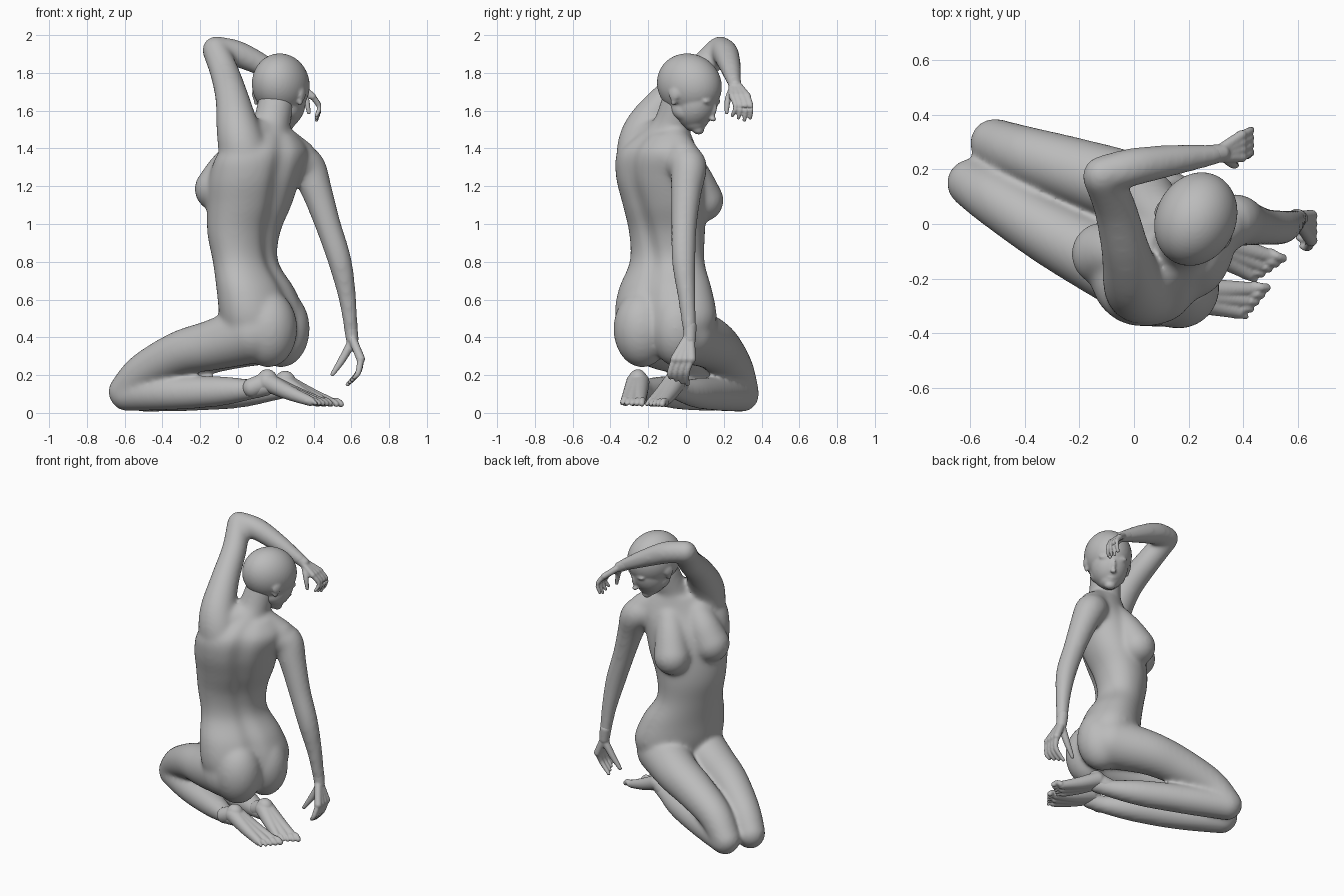
import bpy, bmesh, math
from mathutils import Vector, Matrix

grey = bpy.data.materials.new("clay_grey")
grey.diffuse_color = (0.5, 0.5, 0.5, 1)


def skin(bm, rings):
    """Bridge rings of points and cap both ends."""
    vs = [[bm.verts.new(p) for p in r] for r in rings]
    n = len(vs[0])
    for a, b in zip(vs, vs[1:]):
        for i in range(n):
            bm.faces.new((a[i], a[(i + 1) % n], b[(i + 1) % n], b[i]))
    bm.faces.new(vs[0][::-1])
    bm.faces.new(vs[-1])


def ball(bm, c, size, rot=None, n=28):
    """Ellipsoid with half sizes, optionally turned by a 3x3 matrix."""
    rot = rot or Matrix.Identity(3)
    c, rings = Vector(c), []
    for j in range(n // 2 + 1):
        v = math.pi * (-.49 + .98 * j / (n // 2))
        rings.append([c + rot @ Vector((size[0] * math.cos(v) * math.cos(u),
                                        size[1] * math.cos(v) * math.sin(u),
                                        size[2] * math.sin(v)))
                      for u in (math.tau * k / n for k in range(n))])
    skin(bm, rings)


def spline(rows, steps=6):
    """Catmull-Rom interpolation of rows of any length."""
    p = [rows[0]] + list(rows) + [rows[-1]]
    out = []
    for i in range(1, len(p) - 2):
        for k in range(steps):
            t = k / steps
            out.append([0.5 * (2 * b + (c - a) * t + (2 * a - 5 * b + 4 * c - d) * t * t
                               + (3 * b - a - 3 * c + d) * t ** 3)
                        for a, b, c, d in zip(*p[i - 1:i + 3])])
    return out + [list(rows[-1])]


def limb(bm, *pts):
    """Round tube through (x, y, z, radius) points with rounded ends."""
    s = spline(pts)
    rings = []
    for i, q in enumerate(s):
        t = Vector(s[min(i + 1, len(s) - 1)][:3]) - Vector(s[max(i - 1, 0)][:3])
        rot = t.to_track_quat('Z', 'Y')
        rings.append([Vector(q[:3]) + rot @ Vector((q[3] * math.cos(a), q[3] * math.sin(a), 0))
                      for a in (math.tau * k / 24 for k in range(24))])
    skin(bm, rings)
    for q in (pts[0], pts[-1]):
        ball(bm, q[:3], (q[3],) * 3, None, 24)


def finish(name, bm, voxel, smooth):
    """Fuse overlapping forms into one smooth skin."""
    bmesh.ops.recalc_face_normals(bm, faces=bm.faces)
    me = bpy.data.meshes.new(name)
    bm.to_mesh(me)
    bm.free()
    me.materials.append(grey)
    ob = bpy.data.objects.new(name, me)
    bpy.context.collection.objects.link(ob)
    r = ob.modifiers.new("fuse", 'REMESH')
    r.mode = 'VOXEL'
    r.voxel_size = voxel
    r.use_smooth_shade = True
    s = ob.modifiers.new("soften", 'SMOOTH')
    s.factor = 0.5
    s.iterations = smooth


# ---- body: torso cross-sections (x, y, z, half width, half depth, turn)
bm = bmesh.new()
sections = [(.13, -.107, .36, .24, .16, 60), (.13, -.107, .5, .288, .2, 60),
            (.095, -.11, .65, .266, .185, 60), (.04, -.10, .8, .213, .155, 58),
            (.03, -.10, .95, .22, .17, 50), (.06, -.115, 1.1, .245, .195, 43),
            (.09, -.14, 1.25, .265, .205, 39), (.135, -.15, 1.38, .265, .175, 37),
            (.16, -.11, 1.48, .16, .12, 37)]
rings = []
for x, y, z, a, b, turn in spline(sections):
    rot = Matrix.Rotation(math.radians(turn), 3, 'Z')
    ring = []
    for k in range(48):
        t = math.tau * k / 48
        g = 1 - .13 * math.exp(-((t - 1.5 * math.pi) / .2) ** 2)   # spine groove
        ring.append(Vector((x, y, z)) + rot @ Vector((a * math.cos(t), b * g * math.sin(t), 0)))
    rings.append(ring)
skin(bm, rings)
# buttocks
cheek = Matrix.Rotation(math.radians(60), 3, 'Z')
ball(bm, (.160, -.232, .445), (.152, .155, .205), cheek)
ball(bm, (.228, -.04, .445), (.145, .155, .205), cheek)
# chest
limb(bm, (.0, -.13, 1.36, .09), (-.06, -.11, 1.28, .105), (-.113, -.11, 1.185, .118))
limb(bm, (.13, -.01, 1.33, .09), (.085, .04, 1.24, .1), (.045, .085, 1.125, .115))
# neck and shoulder slopes
limb(bm, (.15, -.13, 1.42, .12), (.175, -.075, 1.52, .1), (.205, -.03, 1.66, .096))
limb(bm, (.18, -.09, 1.47, .09), (.33, -.01, 1.36, .085))
limb(bm, (.14, -.13, 1.47, .09), (.02, -.24, 1.42, .11))
# raised left arm
limb(bm, (.08, -.19, 1.22, .12), (.035, -.235, 1.36, .133), (-.0, -.215, 1.50, .115),
     (-.03, -.10, 1.66, .09), (-.07, .06, 1.80, .078), (-.118, .175, 1.92, .072))
limb(bm, (-.118, .18, 1.925, .07), (0, .21, 1.90, .07), (.15, .235, 1.83, .057),
     (.30, .255, 1.75, .038))
# hanging right arm
limb(bm, (.28, -.04, 1.33, .1), (.362, .012, 1.305, .1), (.415, .002, 1.18, .083),
     (.475, -.01, 1.0, .069), (.54, -.012, .8, .063), (.58, .005, .6, .047),
     (.60, .02, .42, .036))
# thighs
limb(bm, (.08, -.22, .42, .16), (-.13, -.125, .36, .135), (-.31, -.032, .315, .118),
     (-.5, .085, .215, .102), (-.598, .15, .112, .09))
limb(bm, (.18, .0, .42, .16), (-.02, .125, .37, .137), (-.2, .19, .315, .123),
     (-.4, .255, .225, .105), (-.512, .298, .105, .09))
# shins
limb(bm, (-.59, .145, .1, .09), (-.35, .0, .105, .09), (-.1, -.13, .115, .08),
     (.07, -.225, .125, .055), (.15, -.26, .14, .052))
limb(bm, (-.505, .297, .095, .09), (-.25, .18, .1, .09), (0, .06, .105, .08),
     (.18, -.035, .115, .054), (.25, -.07, .13, .052))
finish("body", bm, .0115, 22)

# ---- head, in its own forward / side / up frame
bm = bmesh.new()
fwd = Vector((.39, .815, -.423)).normalized()
side = Vector((.9, -.43, 0)).normalized()
up = side.cross(fwd)
frame = Matrix((side, fwd, up)).transposed()
origin = Vector((.23, .025, 1.73))


def head_part(s, f, u, size):
    ball(bm, origin + frame @ Vector((s, f, u)), size, frame, 48)


head_part(0, -.01, .003, (.147, .18, .163))     # cranium
head_part(0, .065, -.07, (.115, .115, .14))     # face
head_part(0, .09, -.15, (.07, .075, .065))      # jaw
head_part(0, .135, -.188, (.036, .034, .028))   # chin
head_part(0, .176, -.07, (.015, .018, .045))    # nose bridge
head_part(0, .19, -.102, (.02, .02, .014))      # nose tip
head_part(0, .158, -.140, (.032, .014, .009))   # upper lip
head_part(0, .154, -.156, (.027, .014, .009))   # lower lip
for d in (-1, 1):
    head_part(d * .045, .143, -.02, (.045, .024, .018))   # brow
    head_part(d * .046, .145, -.052, (.022, .015, .009))  # eye
    head_part(d * .058, .095, -.095, (.045, .055, .045))  # cheek
    head_part(d * .065, .04, -.12, (.045, .07, .055))     # jaw corner
    head_part(d * .138, -.01, -.05, (.013, .032, .036))   # upper ear
    head_part(d * .13, .0, -.088, (.012, .018, .024))     # ear lobe
finish("head", bm, .0075, 6)

# ---- right hand, fingers curled below the wrist
bm = bmesh.new()
limb(bm, (.596, .02, .46, .036), (.605, .02, .39, .033))
for i in range(4):
    y = .03 - .03 * i
    limb(bm, (.607, .025 - .008 * i, .39, .022), (.65, y, .285, .023))
    limb(bm, (.65, y, .285, .018), (.637, y - .025, .215, .0155),
         (.58 + .012 * i, y - .022, .15 + .012 * i, .011))
limb(bm, (.60, .02, .37, .024), (.55, .01, .28, .02), (.50, .0, .205, .012))
finish("right_hand", bm, .006, 3)

# ---- left hand, hanging in front of the brow
bm = bmesh.new()
limb(bm, (.27, .252, 1.765, .038), (.32, .26, 1.735, .033))
for i in range(4):
    y = .245 + .027 * i
    limb(bm, (.32, .245 + .01 * i, 1.735, .02), (.395, y, 1.675, .019))
    limb(bm, (.395, y, 1.675, .016), (.43, y + .018, 1.62, .0135),
         (.415, y + .005 * i, 1.55 + .012 * abs(i - 2), .01))
limb(bm, (.33, .25, 1.72, .021), (.36, .222, 1.66, .017), (.375, .215, 1.59, .011))
finish("left_hand", bm, .006, 3)


# ---- feet: heel to ball, sole upward, with a slanted row of toes
def foot(name, heel, tip):
    bm = bmesh.new()
    h, t = Vector(heel), Vector(tip)
    d = Vector((t.x - h.x, t.y - h.y, 0)).normalized()
    w = Vector((-d.y, d.x, 0))
    limb(bm, (*(h - d * .08 - Vector((0, 0, .03))), .052), (*h, .054))
    ball(bm, h + Vector((0, 0, .012)), (.055, .05, .056))
    for k in (-1, 0, 1):
        a, b = h + w * .012 * k, t + w * .043 * k + d * .018 * k
        m = a.lerp(b, .5) + Vector((0, 0, -.005))
        limb(bm, (*a, .05), (*m, .039), (*b, .026))
    for k in range(5):
        p = t + w * (.054 - .028 * k) + d * (.03 - .016 * k)
        r = .02 - .0018 * k
        limb(bm, (*p, r), (*(p + d * .025 + Vector((0, 0, .005))), r * .8),
             (*(p + d * .045 - Vector((0, 0, .012))), r * .85))
    finish(name, bm, .006, 3)


foot("left_foot", (.155, -.255, .163), (.405, -.28, .062))
foot("right_foot", (.25, -.065, .155), (.455, -.148, .058))
